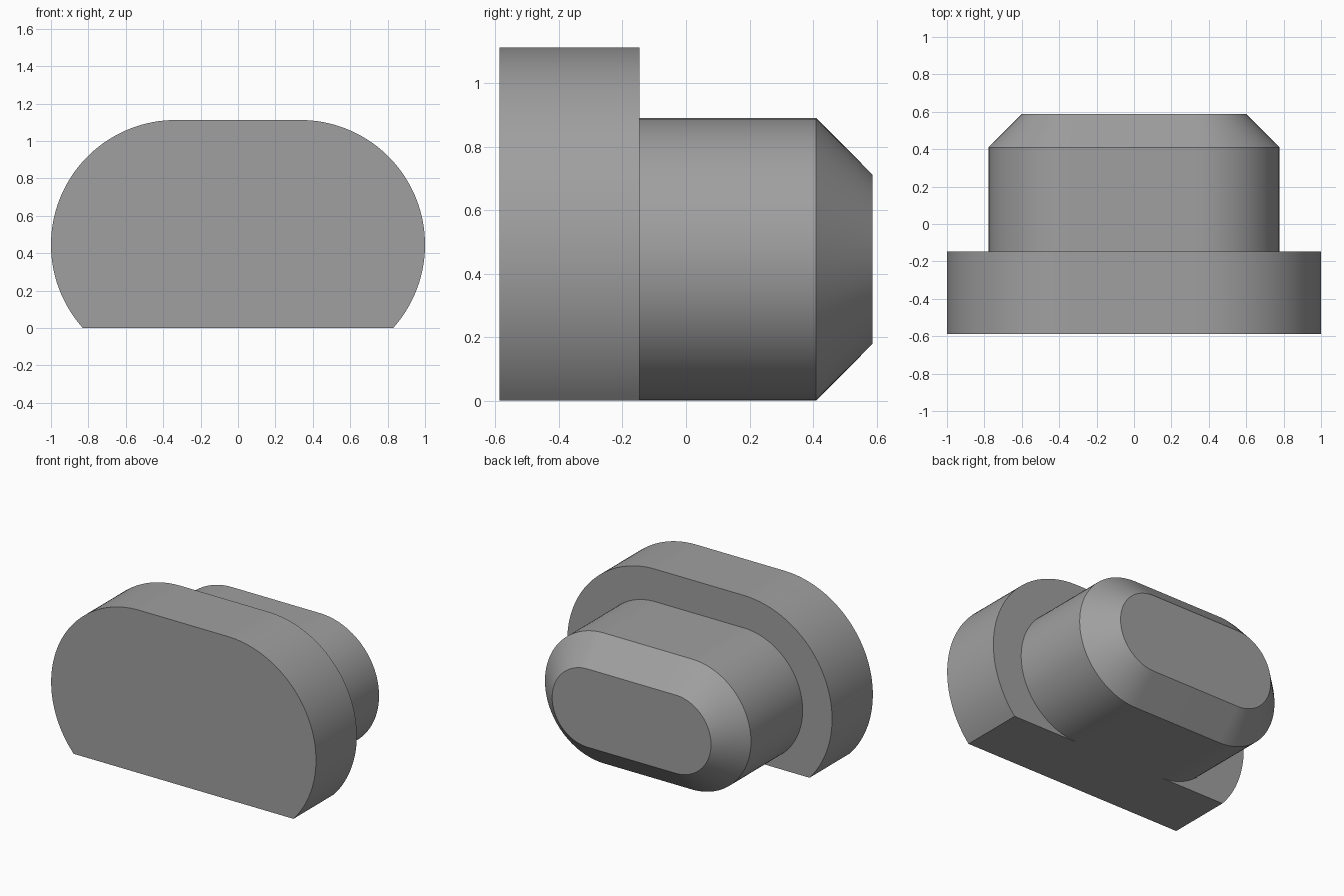
import bpy, bmesh
from math import asin, cos, sin, pi

cube = bpy.data.objects.get("Cube")
if cube:
    bpy.data.objects.remove(cube, do_unlink=True)

HALF = 0.333      # half length of the straight sides
AXIS = 0.445      # height of the slot axis
HEAD_R, PLUG_R, TIP_R = 0.667, 0.445, 0.267
FRONT, STEP, SHOULDER, BACK = -0.587, -0.147, 0.41, 0.587

grey = bpy.data.materials.new("plain grey")
grey.use_nodes = True
colour = (0.35, 0.35, 0.35, 1)
grey.diffuse_color = colour
grey.node_tree.nodes["Principled BSDF"].inputs["Base Color"].default_value = colour


def slot(radius, low=-pi / 2, steps=48):
    """Slot outline whose rounded ends begin at the angle low."""
    angles = [low + (pi / 2 - low) * i / steps for i in range(steps + 1)]
    right = [(HALF + radius * cos(a), AXIS + radius * sin(a)) for a in angles]
    return right + [(-x, z) for x, z in reversed(right)]


def loft(name, sections, front_cap):
    """Skin outlines placed along y, closing the back and optionally the front."""
    bm = bmesh.new()
    rings = [[bm.verts.new((x, y, z)) for x, z in outline] for y, outline in sections]
    for a, b in zip(rings, rings[1:]):
        for i in range(len(a)):
            j = (i + 1) % len(a)
            bm.faces.new((a[i], b[i], b[j], a[j]))
    bm.faces.new(list(reversed(rings[-1])))
    if front_cap:
        bm.faces.new(rings[0])
    bmesh.ops.recalc_face_normals(bm, faces=bm.faces)
    mesh = bpy.data.meshes.new(name)
    bm.to_mesh(mesh)
    bm.free()
    mesh.materials.append(grey)
    obj = bpy.data.objects.new(name, mesh)
    bpy.context.collection.objects.link(obj)
    bpy.ops.object.select_all(action='DESELECT')
    obj.select_set(True)
    bpy.context.view_layer.objects.active = obj
    bpy.ops.object.shade_smooth_by_angle(angle=pi / 6)


# Wide head with a flat cut along its underside
head = slot(HEAD_R, low=-asin(AXIS / HEAD_R))
loft("head", [(FRONT, head), (STEP, head)], True)

# Narrower plug with a chamfered tip, open where it meets the head
plug = slot(PLUG_R)
loft("plug", [(STEP, plug), (SHOULDER, plug), (BACK, slot(TIP_R))], False)
